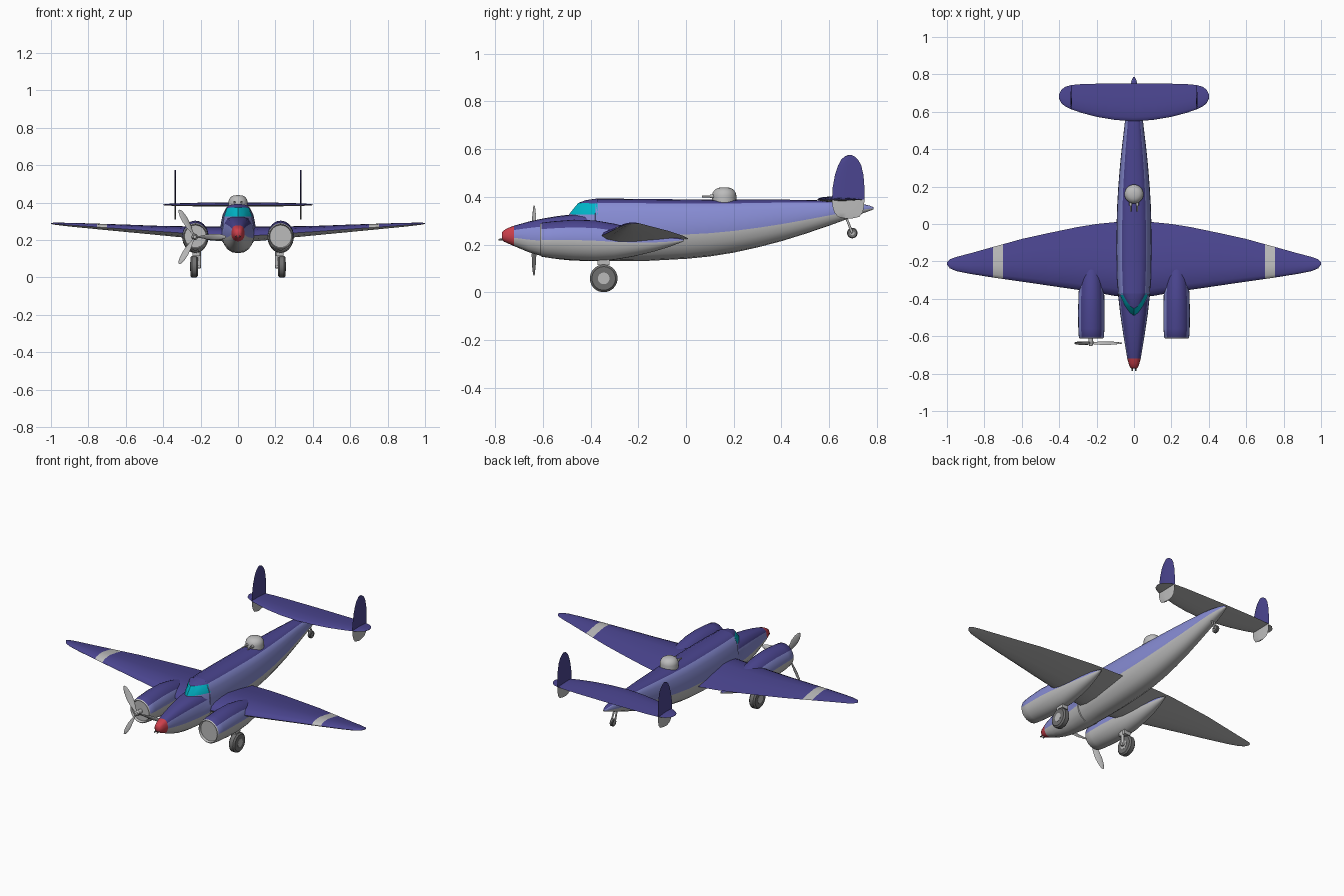
import bpy, bmesh, math
from mathutils import Vector, Matrix

if "Cube" in bpy.data.objects:
    bpy.data.objects.remove(bpy.data.objects["Cube"])


def colour(name, rgb):
    m = bpy.data.materials.new(name)
    m.diffuse_color = (*rgb, 1)
    m.use_nodes = True
    m.node_tree.nodes["Principled BSDF"].inputs["Base Color"].default_value = m.diffuse_color
    return m


BLUE = colour("dark_blue", (0.07, 0.06, 0.28))
SIDE = colour("light_blue", (0.24, 0.26, 0.65))
GREY = colour("light_grey", (0.5, 0.5, 0.5))
RED = colour("red", (0.6, 0.05, 0.07))
GLASS = colour("cyan_glass", (0.0, 0.48, 0.6))
TYRE = colour("tyre_grey", (0.16, 0.16, 0.16))


def finish(name, bm, mats, angle=40):
    bmesh.ops.recalc_face_normals(bm, faces=bm.faces)
    me = bpy.data.meshes.new(name)
    bm.to_mesh(me)
    bm.free()
    for m in mats:
        me.materials.append(m)
    me.polygons.foreach_set("use_smooth", [True] * len(me.polygons))
    me.set_sharp_from_angle(angle=math.radians(angle))
    ob = bpy.data.objects.new(name, me)
    bpy.context.collection.objects.link(ob)
    return ob


def loft(name, rings, mats, pick=lambda i, k: 0, closed=True, cap_mats=(0, 0), angle=40):
    """Skin a list of rings; pick(ring, segment) gives the material slot."""
    bm = bmesh.new()
    vs = [[bm.verts.new(p) for p in r] for r in rings]
    n = len(vs[0])
    for i in range(len(vs) - 1):
        for k in range(n if closed else n - 1):
            j = (k + 1) % n
            f = bm.faces.new((vs[i][k], vs[i][j], vs[i + 1][j], vs[i + 1][k]))
            f.material_index = pick(i, k)
    if closed:
        for ring, mi in zip((vs[0], vs[-1]), cap_mats):
            bm.faces.new(ring).material_index = mi
    return finish(name, bm, mats, angle)


def rod(name, p, q, r1, r2=None, mat=GREY, seg=24):
    p, q = Vector(p), Vector(q)
    d = q - p
    bm = bmesh.new()
    M = Matrix.Translation((p + q) / 2) @ d.to_track_quat('Z', 'Y').to_matrix().to_4x4()
    bmesh.ops.create_cone(bm, cap_ends=True, segments=seg, radius1=r1,
                          radius2=r1 if r2 is None else r2, depth=d.length, matrix=M)
    return finish(name, bm, [mat])


def wheel(name, c, r, w):
    # tyre with rounded shoulders, plus a hub disc
    prof = [(-.5, .6), (-.5, .85), (-.3, 1), (.3, 1), (.5, .85), (.5, .6)]
    loft(name, [[(c[0] + a * w, c[1] + b * r * math.cos(t), c[2] + b * r * math.sin(t))
                 for t in [math.tau * k / 32 for k in range(32)]] for a, b in prof], [TYRE])
    rod(name + "_hub", (c[0] - w * .54, c[1], c[2]), (c[0] + w * .54, c[1], c[2]), r * .42)


# fuselage: y, half width, bottom, top
prof = [(0, 0), (.36, .02), (.66, .1), (.88, .23), (1, .41), (.98, .6), (.87, .79), (.68, .93), (.38, .985), (0, 1)]
prof += [(-a, b) for a, b in prof[-2:0:-1]]
st = [(-.772, .014, .222, .25), (-.765, .022, .213, .259), (-.745, .029, .204, .27), (-.72, .036, .193, .279),
      (-.66, .046, .168, .296), (-.6, .056, .15, .309), (-.54, .065, .139, .319), (-.48, .074, .133, .326),
      (-.382, .085, .13, .332), (-.38, .085, .13, .392), (-.28, .092, .13, .392), (-.15, .094, .132, .391),
      (0, .093, .14, .389), (.1, .09, .15, .388), (.2, .084, .166, .388), (.3, .076, .188, .388),
      (.4, .066, .214, .388), (.5, .054, .245, .387), (.6, .043, .279, .384), (.68, .033, .308, .378),
      (.74, .021, .33, .37), (.77, .012, .341, .363), (.785, .004, .347, .357)]


def body_mat(i, k):
    j = k if k < 9 else 17 - k
    if i < 3:
        return 3
    return 2 if j < 4 else (0 if j >= (6 if i < 8 else 7) else 1)


loft("fuselage", [[(a * w, y, lo + b * (hi - lo)) for a, b in prof] for y, w, lo, hi in st],
     [BLUE, SIDE, GREY, RED], body_mat, cap_mats=(3, 2))
for s in (-1, 1):
    rod("nose_gun", (s * .009, -.74, .222), (s * .009, -.785, .22), .004, mat=TYRE, seg=10)


# cockpit: skirt, wraparound windscreen, roof
def arc(w, front, z_side, z_mid, back=-.372):
    return [(w * t, front + (back - front) * abs(t) ** 1.6, z_mid + (z_side - z_mid) * t * t)
            for t in (-1, -.85, -.6, -.3, 0, .3, .6, .85, 1)]


loft("cockpit", [arc(.083, -.495, .28, .3), arc(.078, -.49, .325, .327), arc(.062, -.452, .372, .374),
                 arc(.052, -.42, .382, .386), arc(.045, -.372, .387, .393)],
     [SIDE, GLASS, BLUE], lambda i, k: (0, 1, 2, 2)[i], closed=False, angle=30)

# wings and tailplane: x, leading y, trailing y, z, thickness
foil = [(0, 0), (.03, .4), (.1, .7), (.25, .95), (.4, 1), (.7, .58), (1, 0),
        (.7, -.35), (.4, -.65), (.2, -.65), (.06, -.4)]


def span(name, stations, band=None):
    full = [(-x, *r) for x, *r in stations[::-1] if x] + stations
    rings = [[(x, le + c * (te - le), z + t * h) for c, t in foil] for x, le, te, z, h in full]

    def pick(i, k):
        mid = abs(full[i][0] + full[i + 1][0]) / 2
        return 1 if k > 5 or (band and band[0] < mid < band[1]) else 0
    loft(name, rings, [BLUE, GREY], pick)


span("wing", [(0, -.39, .012, .222, .05), (.1, -.385, .01, .225, .047), (.2, -.367, 0, .231, .042),
              (.3, -.352, -.016, .238, .036), (.45, -.33, -.047, .248, .029), (.6, -.308, -.08, .259, .024),
              (.7, -.294, -.108, .266, .02), (.755, -.286, -.123, .27, .018), (.88, -.266, -.158, .279, .013),
              (.95, -.252, -.176, .284, .009), (.985, -.237, -.189, .287, .006), (1, -.216, -.204, .289, .003)],
     (.7, .755))
span("tailplane", [(0, .55, .752, .388, .014), (.1, .556, .751, .388, .013), (.2, .573, .75, .388, .012),
                   (.28, .594, .748, .388, .01), (.335, .613, .743, .388, .008), (.37, .63, .733, .388, .006),
                   (.39, .648, .715, .388, .004), (.4, .67, .695, .388, .002)])

# twin fins: z, front y, back y
fin = [(.31, .66, .7), (.316, .637, .727), (.335, .622, .741), (.36, .614, .746), (.388, .612, .748),
       (.44, .615, .748), (.49, .624, .744), (.53, .637, .735), (.555, .65, .722), (.57, .666, .705), (.575, .68, .693)]
for s in (-1, 1):
    loft("tail_fin", [[(s * .336 + t * .004, a + c * (b - a), z)
                       for c, t in [(0, 0), (.15, .8), (.4, 1), (1, 0), (.4, -1), (.15, -.8)]] for z, a, b in fin],
         [BLUE, GREY], lambda i, k: 1 if i < 4 else 0, cap_mats=(1, 0))

# engine nacelles: y, half width, bottom, top
nac = [(-.598, .058, .16, .28), (-.612, .062, .155, .285), (-.606, .067, .149, .291), (-.56, .07, .142, .297),
       (-.47, .071, .134, .304), (-.38, .069, .131, .301), (-.3, .063, .136, .287), (-.22, .054, .15, .267),
       (-.14, .041, .169, .248), (-.07, .025, .19, .234), (-.01, .006, .213, .222)]
N = 28


def nac_mat(i, k):
    h = math.sin(math.tau * (k + .5) / N)
    return 2 if h < 0 or i < 2 else (0 if h > .68 else 1)


for s in (-1, 1):
    loft("nacelle", [[(s * .228 + w * math.cos(t), y, (lo + hi) / 2 + (hi - lo) / 2 * math.sin(t))
                      for t in [math.tau * k / N for k in range(N)]] for y, w, lo, hi in nac],
         [BLUE, SIDE, GREY], nac_mat, cap_mats=(2, 2))
    # main landing gear
    wheel("main_wheel", (s * .235, -.345, .058), .058, .04)
    rod("gear_leg", (s * .207, -.345, .05), (s * .207, -.345, .17), .009)
    rod("gear_axle", (s * .2, -.345, .058), (s * .235, -.345, .058), .009)
    bm = bmesh.new()
    bmesh.ops.create_cube(bm, size=1, matrix=Matrix.Translation((s * .222, -.345, .135))
                          @ Matrix.Diagonal((.04, .05, .04, 1)))
    finish("gear_fork", bm, [GREY])

# propeller, fitted on the left engine only
px, py, pz = -.231, -.637, .217
rod("propeller_shaft", (px, -.59, pz), (px, py - .006, pz), .012)
rod("propeller_hub", (px, py + .008, pz), (px, py - .016, pz), .017, .008)
blade = [(.005, .006, 60), (.03, .009, 50), (.06, .016, 38), (.1, .019, 28), (.135, .016, 22), (.158, .01, 18), (.167, .003, 16)]
for b in range(3):
    R = Matrix.Translation((px, py, pz)) @ Matrix.Rotation(math.tau * b / 3, 4, 'Y')
    rings = []
    for r, w, tw in blade:
        T = Matrix.Rotation(math.radians(tw), 4, 'X')
        rings.append([R @ (T @ Vector((r, .003 * math.sin(a), w * math.cos(a))))
                      for a in [math.tau * k / 12 for k in range(12)]])
    loft("propeller_blade", rings, [GREY])

# dorsal turret with two guns
loft("turret", [[(r * math.cos(t), .16 + r * math.sin(t), z) for t in [math.tau * k / 32 for k in range(32)]]
                for z, r in [(.36, .05), (.405, .051), (.418, .048), (.43, .039), (.437, .027), (.44, .01)]], [GREY])
for s in (-1, 1):
    rod("turret_gun", (s * .018, .13, .402), (s * .018, .068, .402), .004, seg=10)
    rod("turret_gun_sleeve", (s * .018, .14, .402), (s * .018, .1, .402), .008, seg=12)

# tail wheel
wheel("tail_wheel", (0, .697, .248), .022, .018)
for s in (-1, 1):
    rod("tail_wheel_fork", (s * .012, .697, .248), (s * .008, .672, .312), .005, seg=10)
